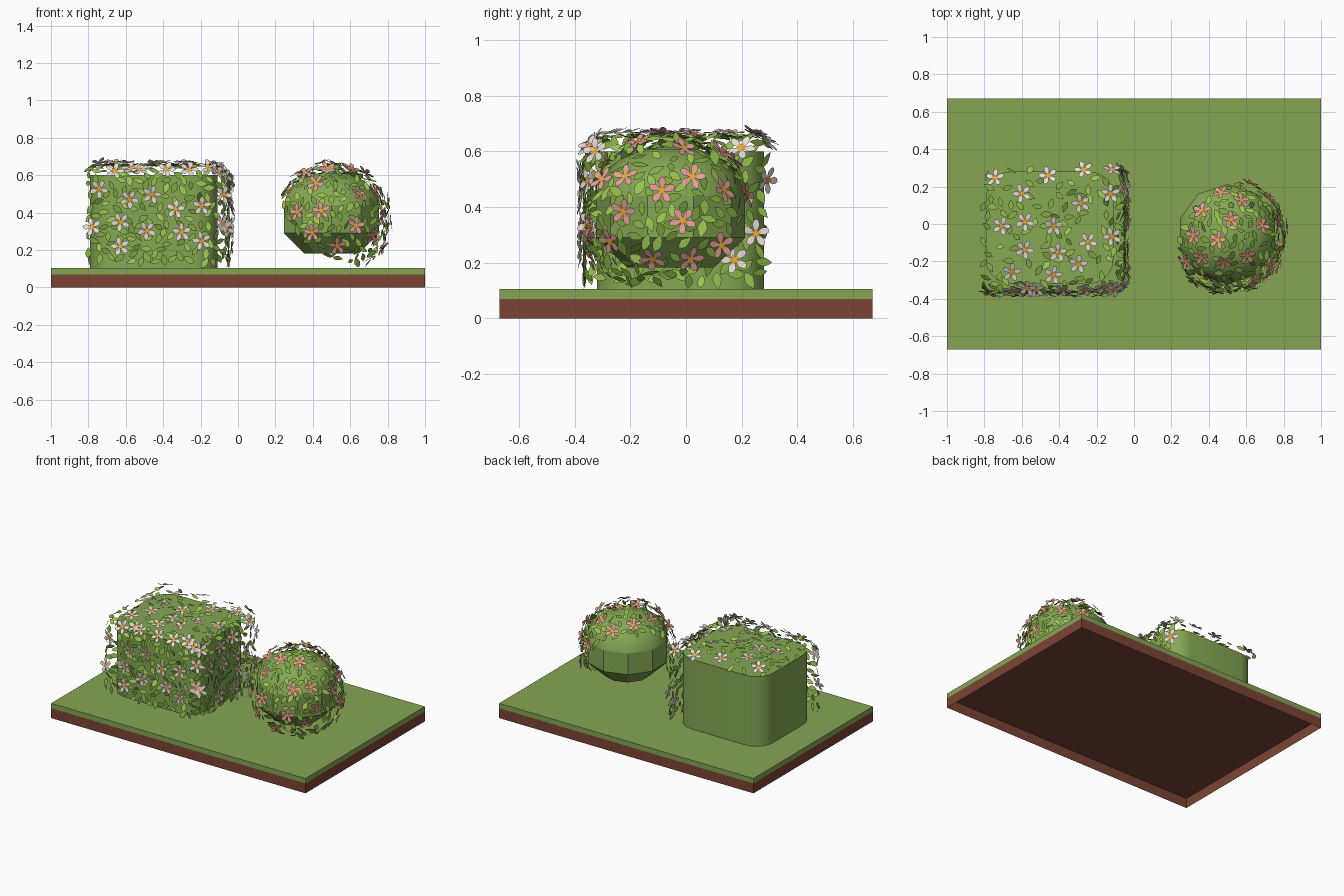
import bpy, bmesh, random
from math import pi, sin, cos
from mathutils import Vector, Matrix

random.seed(7)
if "Cube" in bpy.data.objects:
    bpy.data.objects.remove(bpy.data.objects["Cube"])


def material(name, rgb):
    lin = [((c / 255 + 0.055) / 1.055) ** 2.4 for c in rgb] + [1]
    m = bpy.data.materials.new(name)
    m.use_nodes = True
    m.diffuse_color = lin
    m.node_tree.nodes["Principled BSDF"].inputs["Base Color"].default_value = lin
    return m


GRASS = material("grass green", (134, 165, 84))
SOIL = material("soil brown", (124, 68, 53))
HEDGE = material("hedge green", (134, 168, 84))
LEAF = material("leaf green", (130, 174, 66))
LEAF_LIGHT = material("light leaf green", (156, 197, 80))
WHITE = material("white petal", (236, 224, 222))
PINK = material("pink petal", (238, 162, 160))
ORANGE = material("orange flower centre", (236, 168, 62))


def make(name, bm, mats):
    me = bpy.data.meshes.new(name)
    bm.to_mesh(me)
    bm.free()
    ob = bpy.data.objects.new(name, me)
    bpy.context.collection.objects.link(ob)
    for m in mats:
        me.materials.append(m)
    return ob


def box(lo, hi):
    bm = bmesh.new()
    lo, hi = Vector(lo), Vector(hi)
    size = Matrix.Diagonal((hi - lo).to_4d())
    bmesh.ops.create_cube(bm, size=1, matrix=Matrix.Translation((lo + hi) / 2) @ size)
    return bm


def open_below(bm):
    bottom = min(bm.faces, key=lambda f: f.calc_center_median().z)
    bmesh.ops.delete(bm, geom=[bottom], context="FACES")
    return bm


# Base: turf slab over a soil tray, both open underneath
make("turf_slab", open_below(box((-1, -0.67, 0.07), (1, 0.67, 0.105))), [GRASS])
make("soil_tray", open_below(box((-1, -0.67, 0), (1, 0.67, 0.07))), [SOIL])

# Block hedge with rounded vertical corners
bm = box((-0.79, -0.32, 0.1), (-0.11, 0.28, 0.6))
edges = [e for e in bm.edges if abs(e.verts[0].co.z - e.verts[1].co.z) > 0.1]
bmesh.ops.bevel(bm, geom=edges, offset=0.13, segments=5, profile=0.5, affect="EDGES")
hedge = make("block_hedge", bm, [HEDGE])
bpy.ops.object.select_all(action="DESELECT")
hedge.select_set(True)
bpy.context.view_layer.objects.active = hedge
bpy.ops.object.shade_smooth_by_angle(angle=0.6)

# Round bush: faceted lower bands under a smooth dome
SIDES, RIM = 10, 0.44
PROFILE = [(0.155, 0.182), (0.268, 0.29)]
PROFILE += [(0.268 * cos(t), RIM + 0.18 * sin(t)) for t in (0, 0.4, 0.8, 1.2)]
bm = bmesh.new()
rings = [[bm.verts.new((0.5 + r * cos((i + 0.5) * 2 * pi / SIDES),
                        -0.055 + r * sin((i + 0.5) * 2 * pi / SIDES), z))
          for i in range(SIDES)] for r, z in PROFILE]
top = bm.verts.new((0.5, -0.055, RIM + 0.18))
bm.faces.new(rings[0][::-1])
for i in range(SIDES):
    j = (i + 1) % SIDES
    for a, b in zip(rings, rings[1:]):
        bm.faces.new((a[i], a[j], b[j], b[i]))
    bm.faces.new((rings[-1][i], rings[-1][j], top))
for f in bm.faces:
    f.smooth = f.calc_center_median().z > RIM
for e in bm.edges:
    e.smooth = max(v.co.z for v in e.verts) > RIM + 0.01
make("round_bush", bm, [HEDGE])


# Sampling of the foliage shells
def block_point(side):
    """Point and normal on a rounded block over the front, +x side or top."""
    lo, hi, r = Vector((-0.835, -0.365, 0.13)), Vector((-0.05, 0.32, 0.655)), 0.1
    p = Vector([random.uniform(a, b) for a, b in zip(lo, hi)])
    axis, value = {"front": (1, lo.y), "side": (0, hi.x), "top": (2, hi.z)}[side]
    p[axis] = value
    core = Vector([min(max(c, a + r), b - r) for c, a, b in zip(p, lo, hi)])
    if side != "top":
        core.z = min(p.z, hi.z - r)
    n = (p - core).normalized()
    return core + n * r, n


def round_point(_):
    """Point and normal on the part of a ball turned to the front, +x and up."""
    while True:
        n = Vector([random.gauss(0, 1) for _ in range(3)]).normalized()
        if n.dot(Vector((0.57, -0.48, 0.67))) > -0.12:
            return Vector((0.505, -0.06, 0.36)) + n * 0.3, n


def scatter(sampler, region, count, gap, floor, taken):
    found = []
    for _ in range(count * 50):
        p, n = sampler(region)
        if len(found) < count and p.z > floor \
                and all((p - q).length > gap for q, _ in found) \
                and all((p - q).length > 0.04 for q in taken):
            found.append((p, n))
    return found


def frame(p, n, tilt):
    n = (n + Vector([random.uniform(-tilt, tilt) for _ in range(3)])).normalized()
    return Matrix.Translation(p) @ n.to_track_quat("Z", "Y").to_matrix().to_4x4() \
        @ Matrix.Rotation(random.uniform(0, 2 * pi), 4, "Z")


def blade(bm, m, half, base, tip, mat):
    """Flat symmetric outline from its right-hand points."""
    pts = base + half + [(0, tip)] + [(-x, y) for x, y in half[::-1]]
    bm.faces.new([bm.verts.new(m @ Vector((x, y, 0))) for x, y in pts]).material_index = mat


def add_leaf(bm, m, s):
    half = [(0.17 * s, -0.32 * s), (0.27 * s, -0.05 * s), (0.17 * s, 0.24 * s)]
    blade(bm, m, half, [(0, -0.5 * s)], 0.5 * s, int(random.random() < 0.5))


# A flower is five petals under a flat star of five short rays
def add_flower(bm, m, s):
    petal = [(0.08 * s, 0.08 * s), (0.27 * s, 0.6 * s), (0.18 * s, 0.9 * s)]
    ray = [(0.13 * s, 0.16 * s)]
    for k in range(5):
        t = m @ Matrix.Rotation(k * 2 * pi / 5, 4, "Z")
        blade(bm, t @ Matrix.Rotation(0.12, 4, "X"), petal, [], s, 0)
        lift = Matrix.Translation((0, 0, 0.1 * s))
        blade(bm, t @ lift, ray, [(0, 0)], 0.42 * s, 1)


def dress(name, sampler, regions, petal, size):
    leaves, flowers = bmesh.new(), bmesh.new()
    for region, flower_count, leaf_count in regions:
        blooms = scatter(sampler, region, flower_count, 0.115, 0.21, [])
        for p, n in blooms:
            add_flower(flowers, frame(p + n * 0.012, n, 0.25), size)
        taken = [p for p, _ in blooms]
        for p, n in scatter(sampler, region, leaf_count, 0.04, 0.12, taken):
            add_leaf(leaves, frame(p, n, 0.45), random.uniform(0.052, 0.07))
    make(name + "_leaves", leaves, [LEAF, LEAF_LIGHT])
    make(name + "_flowers", flowers, [petal, ORANGE])


dress("block_hedge", block_point,
      [("front", 20, 130), ("side", 17, 110), ("top", 19, 90)], WHITE, 0.052)
dress("round_bush", round_point, [("dome", 36, 210)], PINK, 0.05)
